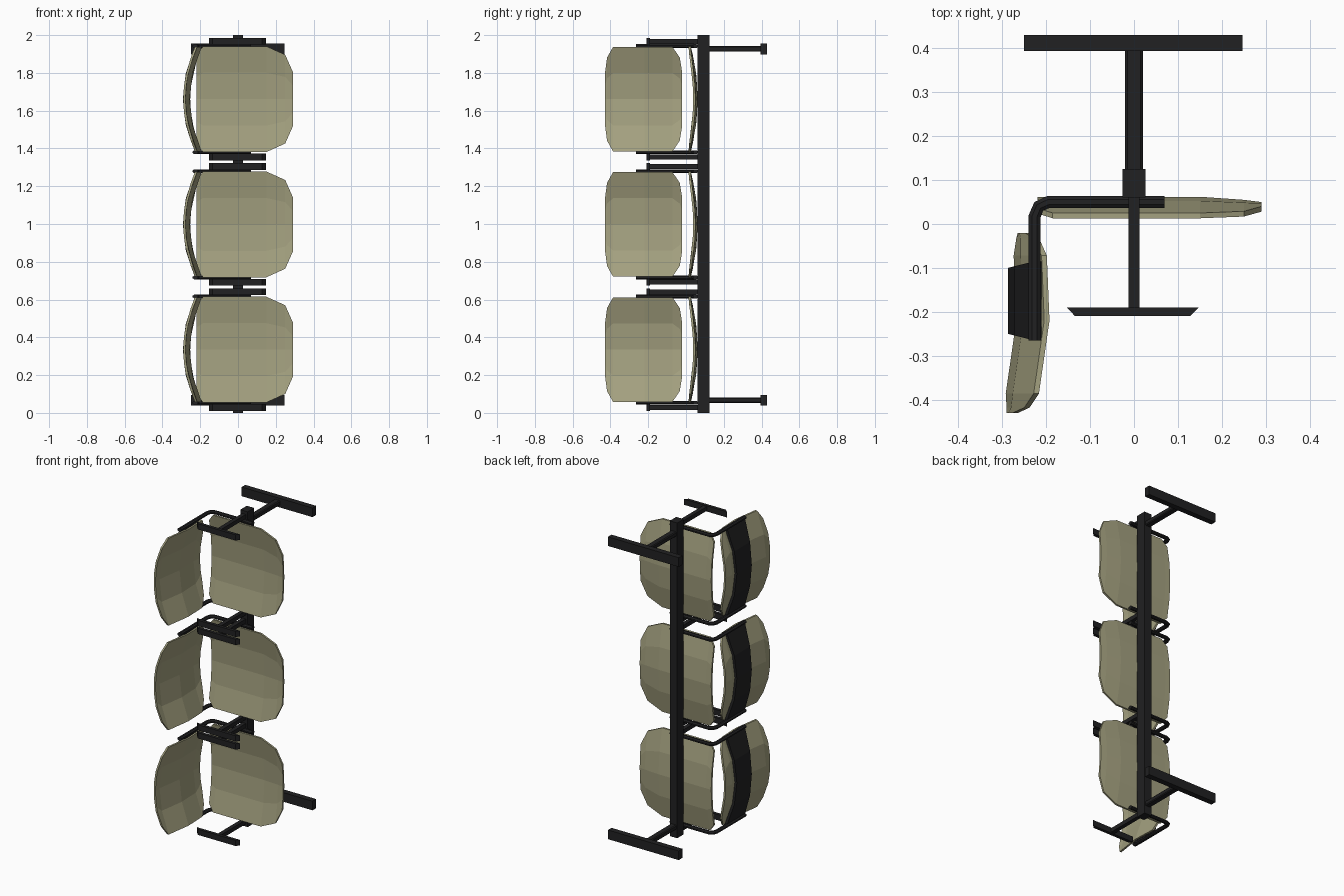
import bpy, bmesh, math
from mathutils import Vector

if "Cube" in bpy.data.objects:
    bpy.data.objects.remove(bpy.data.objects["Cube"])


def material(name, rgb):
    m = bpy.data.materials.new(name)
    m.diffuse_color = (*rgb, 1)
    m.use_nodes = True
    m.node_tree.nodes["Principled BSDF"].inputs["Base Color"].default_value = m.diffuse_color
    return m


OLIVE = material("olive shell", (0.37, 0.355, 0.215))
BLACK = material("black metal", (0.015, 0.015, 0.016))


def finish(name, bm, mat):
    bmesh.ops.recalc_face_normals(bm, faces=bm.faces)
    mesh = bpy.data.meshes.new(name)
    bm.to_mesh(mesh)
    bm.free()
    mesh.materials.append(mat)
    ob = bpy.data.objects.new(name, mesh)
    bpy.context.collection.objects.link(ob)
    return ob


def box(name, x, y, z, bevel=0):
    bm = bmesh.new()
    bmesh.ops.create_cube(bm, size=1)
    for v in bm.verts:
        v.co = Vector([(r[0] + r[1]) / 2 + c * (r[1] - r[0]) for r, c in zip((x, y, z), v.co)])
    if bevel:
        bmesh.ops.bevel(bm, geom=bm.edges[:], offset=bevel, segments=1, affect='EDGES')
    return finish(name, bm, BLACK)


def loft(name, rings, mat):
    """Closed tube through rings of equal point count, capped at both ends."""
    bm = bmesh.new()
    vs = [[bm.verts.new(p) for p in ring] for ring in rings]
    n = len(vs[0])
    for a, b in zip(vs, vs[1:]):
        for i in range(n):
            j = (i + 1) % n
            bm.faces.new((a[i], a[j], b[j], b[i]))
    bm.faces.new(vs[0])
    bm.faces.new(vs[-1])
    return finish(name, bm, mat)


def slab(name, grid, offset, mat):
    """Thick sheet: a grid of points and its copy moved by offset."""
    off = Vector(offset)
    rings = [[Vector(p) for p in row] + [Vector(p) + off for p in reversed(row)] for row in grid]
    ob = loft(name, rings, mat)
    # replace the end caps by strips so they follow the curve
    bm = bmesh.new()
    bm.from_mesh(ob.data)
    n = len(rings[0])
    bmesh.ops.delete(bm, geom=[f for f in bm.faces if len(f.verts) == n and n > 4], context='FACES_ONLY')
    bm.verts.ensure_lookup_table()
    if n > 4:
        for start in (0, (len(rings) - 1) * n):
            r = bm.verts[start:start + n]
            for i in range(n // 2 - 1):
                bm.faces.new((r[i], r[i + 1], r[n - 2 - i], r[n - 1 - i]))
    bmesh.ops.recalc_face_normals(bm, faces=bm.faces)
    bm.to_mesh(ob.data)
    bm.free()


STEPS = (-1, -0.5, 0, 0.5, 1)


def dish(z):
    return (z / 0.28) ** 2


# Seat columns: x, half height, surface y;  back columns: y, half height, surface x
SEAT = [(-0.22, 0.235, 0.05), (-0.185, 0.28, 0.05), (0.15, 0.28, 0.05),
        (0.25, 0.235, 0.043), (0.29, 0.145, 0.038)]
BACK = [(-0.02, 0.14, -0.253), (-0.033, 0.22, -0.256), (-0.072, 0.277, -0.262),
        (-0.22, 0.277, -0.256), (-0.386, 0.277, -0.28), (-0.418, 0.22, -0.278),
        (-0.43, 0.13, -0.278)]
# Bent support pipe: x, y, miter normal angle in degrees
PIPE = [(0.07, 0.05, 90), (-0.195, 0.05, 101), (-0.217, 0.04, 135),
        (-0.226, 0.018, 169), (-0.226, -0.265, 180)]


def pipe(name, z):
    rings = []
    for x, y, deg in PIPE:
        a = math.radians(deg)
        rings.append([(x + 0.015 * math.cos(t) * math.cos(a),
                       y + 0.015 * math.cos(t) * math.sin(a),
                       z + 0.011 * math.sin(t))
                      for t in [math.pi / 8 + k * math.pi / 4 for k in range(8)]])
    loft(name, rings, BLACK)


def armrest(name, z):
    box(name + "_stem", (-0.013, 0.013), (-0.195, 0.07), (z - 0.013, z + 0.013))
    prof = [(-0.153, -0.19), (0.147, -0.19), (0.128, -0.21), (-0.134, -0.21)]
    loft(name + "_pad", [[(x, y, z + s * 0.018) for x, y in prof] for s in (-1, 1)], BLACK)


for i, c in enumerate((0.335, 0.998, 1.661), 1):
    # dished shells
    slab(f"seat_{i}", [[(x, y - 0.037 * dish(t * h), c + t * h) for t in STEPS]
                       for x, h, y in SEAT], (0, 0.012, 0), OLIVE)
    slab(f"backrest_{i}", [[(x + 0.065 * dish(t * h), y, c + t * h) for t in STEPS]
                           for y, h, x in BACK], (-0.012, 0, 0), OLIVE)
    # strap behind the backrest, widening to the pipes
    rows = []
    for t in STEPS:
        z, w = t * 0.28, dish(t * 0.28)
        x = -0.271 + 0.06 * w
        rows.append([(x, -0.1 + 0.015 * w, c + z), (x, -0.25 - 0.015 * w, c + z)])
    slab(f"back_strap_{i}", rows, (-0.016, 0, 0), BLACK)
    # pipes and armrests at both sides of each seat
    for side, s in (("lower", -1), ("upper", 1)):
        pipe(f"support_pipe_{side}_{i}", c + s * 0.281)
        armrest(f"armrest_{side}_{i}", c + s * 0.306)

# main beam
box("main_beam", (-0.026, 0.026), (0.06, 0.125), (0, 2))

# legs and floor feet
for side, z in (("lower", 0.067), ("upper", 1.927)):
    box(f"leg_{side}", (-0.02, 0.02), (0.11, 0.405), (z - 0.015, z + 0.015), 0.005)
    box(f"foot_{side}", (-0.25, 0.247), (0.394, 0.43), (z - 0.029, z + 0.029))
